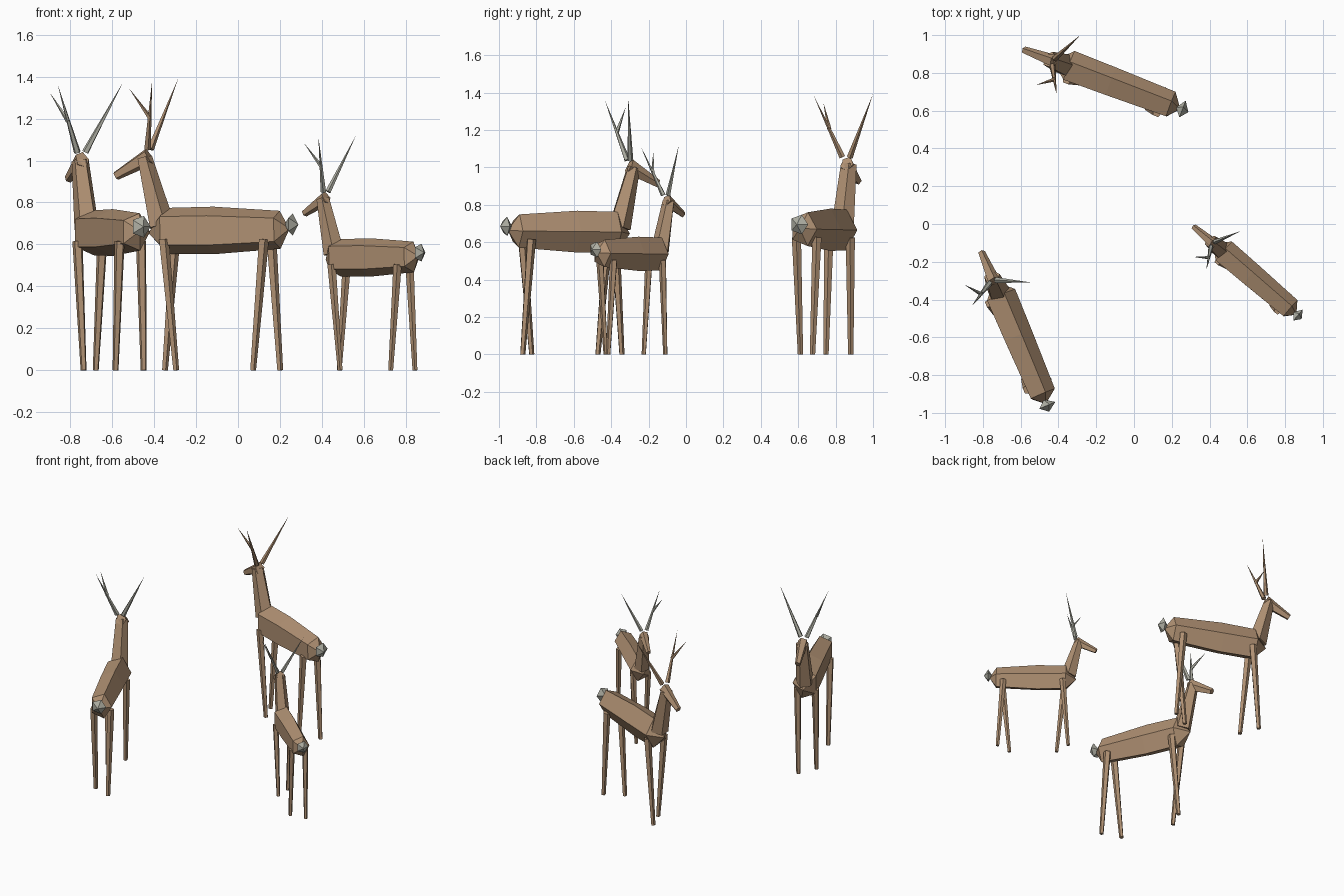
import bpy, bmesh, math
from mathutils import Vector, Matrix

if "Cube" in bpy.data.objects:
    bpy.data.objects.remove(bpy.data.objects["Cube"])


def material(name, rgb):
    m = bpy.data.materials.new(name)
    m.diffuse_color = (*rgb, 1)
    m.use_nodes = True
    m.node_tree.nodes["Principled BSDF"].inputs["Base Color"].default_value = m.diffuse_color
    return m


BROWN = material("fur_brown", (0.43, 0.28, 0.17))
GREY = material("pale_grey", (0.43, 0.43, 0.37))


def loft(name, sections, mat, place, sides=5):
    """Skin rings along a path; each section is (point, side radius, other radius)."""
    pts = [Vector(s[0]) for s in sections]
    axis = (pts[-1] - pts[0]).normalized()
    right = Vector((0, -1, 0))
    right = (right - axis * right.dot(axis)).normalized()
    up = right.cross(axis)
    bm = bmesh.new()
    rings = []
    for p, (_, ra, rb) in zip(pts, sections):
        ring = []
        for i in range(sides):
            a = 2 * math.pi * i / sides
            ring.append(bm.verts.new(p + right * ra * math.cos(a) + up * rb * math.sin(a)))
        rings.append(ring)
    for r0, r1 in zip(rings, rings[1:]):
        for i in range(sides):
            j = (i + 1) % sides
            bm.faces.new((r0[i], r0[j], r1[j], r1[i]))
    bm.faces.new(rings[0])
    bm.faces.new(rings[-1])
    bmesh.ops.remove_doubles(bm, verts=bm.verts, dist=0.0002)
    bmesh.ops.recalc_face_normals(bm, faces=bm.faces)
    bm.transform(place)
    me = bpy.data.meshes.new(name)
    bm.to_mesh(me)
    bm.free()
    me.materials.append(mat)
    ob = bpy.data.objects.new(name, me)
    bpy.context.collection.objects.link(ob)
    return ob


def deer(tag, x, y, heading, scale, antler_mat):
    # Local frame: +x is forward, +y is the animal's left
    place = (Matrix.Translation((x, y, 0))
             @ Matrix.Rotation(math.radians(heading), 4, 'Z')
             @ Matrix.Scale(scale, 4))

    def part(name, sections, mat=BROWN, sides=5):
        loft(f"{tag}_{name}", sections, mat, place, sides)

    # Five-sided barrel with pointed ends
    part("body", [((-0.345, 0, 0.675), 0, 0), ((-0.288, 0, 0.67), 0.077, 0.095),
                  ((0.05, 0, 0.667), 0.086, 0.119), ((0.288, 0, 0.665), 0.09, 0.115),
                  ((0.375, 0, 0.655), 0, 0)])
    # Neck and head
    part("neck", [((0.31, 0, 0.69), 0.062, 0.066), ((0.395, 0, 1.015), 0.045, 0.036)])
    part("head", [((0.37, 0, 1.02), 0.036, 0.044), ((0.54, 0, 0.927), 0.02, 0.022)])
    # Tail tuft
    part("tail", [((-0.39, 0, 0.695), 0, 0), ((-0.355, 0, 0.695), 0.052, 0.055),
                  ((-0.32, 0, 0.695), 0, 0)], GREY)
    # Legs in mid stride: top (x, y) and foot (x, y)
    for name, tx, ty, fx, fy in (("front_left_leg", 0.272, 0.066, 0.211, 0.06),
                                 ("front_right_leg", 0.262, -0.06, 0.308, -0.045),
                                 ("hind_left_leg", -0.235, 0.06, -0.18, 0.058),
                                 ("hind_right_leg", -0.23, -0.055, -0.278, -0.048)):
        part(name, [((fx, fy, 0), 0.015, 0.015), ((tx, ty, 0.625), 0.026, 0.026)])
    # Antlers, the left one with an extra prong
    part("left_antler", [((0.37, 0.026, 1.055), 0.017, 0.017),
                         ((0.295, 0.16, 1.38), 0, 0)], antler_mat)
    part("right_antler", [((0.37, -0.016, 1.055), 0.017, 0.017),
                          ((0.29, -0.178, 1.39), 0, 0)], antler_mat)
    part("antler_prong", [((0.335, 0.088, 1.205), 0.012, 0.012),
                          ((0.416, 0.152, 1.345), 0, 0)], antler_mat)


deer("near_deer", -0.60, -0.64, 113, 0.985, GREY)
deer("far_deer", -0.077, 0.73, 159.3, 1.0, BROWN)
deer("small_deer", 0.648, -0.299, 139.5, 0.807, GREY)
